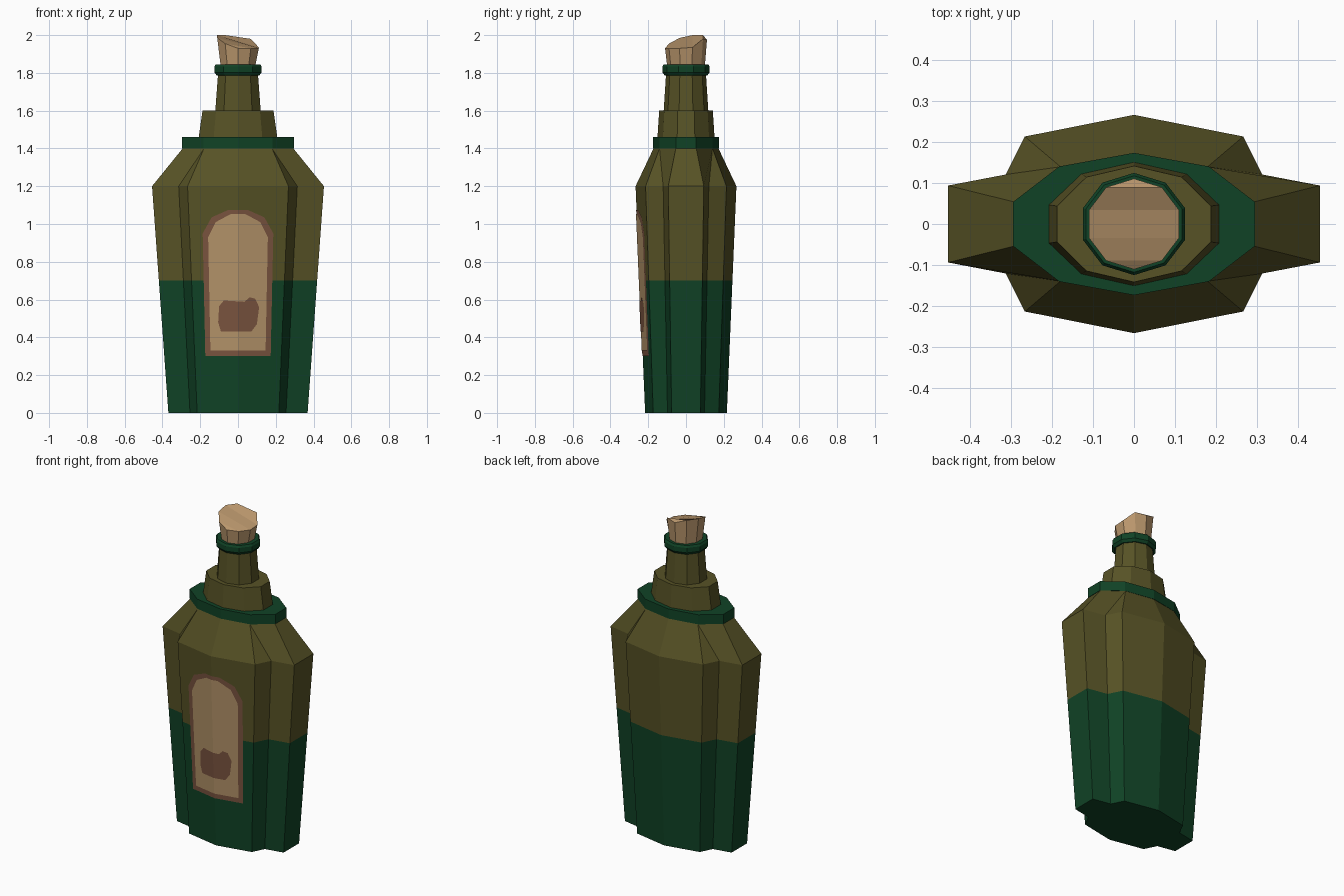
import bpy, bmesh, math

if "Cube" in bpy.data.objects:
    bpy.data.objects.remove(bpy.data.objects["Cube"])

def material(name, rgb):
    m = bpy.data.materials.new(name)
    m.diffuse_color = (*rgb, 1)
    m.use_nodes = True
    m.node_tree.nodes["Principled BSDF"].inputs["Base Color"].default_value = m.diffuse_color
    return m

OLIVE = material("olive glass", (0.095, 0.085, 0.019))
GREEN = material("dark green", (0.0052, 0.055, 0.019))
CORK = material("cork tan", (0.485, 0.305, 0.150))
PAPER = material("label paper", (0.450, 0.290, 0.140))
BROWN = material("label brown", (0.195, 0.088, 0.050))

def finish(bm, name, mats):
    bmesh.ops.remove_doubles(bm, verts=bm.verts, dist=1e-5)
    me = bpy.data.meshes.new(name)
    bm.to_mesh(me)
    bm.free()
    for m in mats:
        me.materials.append(m)
    ob = bpy.data.objects.new(name, me)
    bpy.context.collection.objects.link(ob)
    return ob

def decagon(rx, ry, z):
    """Ten-sided ring, half width rx, half depth ry, points on the y axis."""
    k = math.cos(math.radians(18))
    return [(rx / k * math.cos(a), ry * math.sin(a), z)
            for a in (math.radians(90 + 36 * i) for i in range(10))]

def loft(name, rings, mats, rule=None, top=True):
    bm = bmesh.new()
    rows = [[bm.verts.new(p) for p in r] for r in rings]
    n = len(rows[0])
    for lo, hi in zip(rows, rows[1:]):
        for i in range(n):
            j = (i + 1) % n
            bm.faces.new((lo[i], lo[j], hi[j], hi[i]))
    bm.faces.new(rows[0][::-1])
    if top:
        bm.faces.new(rows[-1])
    else:  # uneven top: strips running front to back
        t = rows[-1]
        for i in range(n // 2):
            quad = [t[i], t[i + 1], t[n - i - 1], t[(n - i) % n]]
            bm.faces.new(list(dict.fromkeys(quad)))
    if rule:
        for f in bm.faces:
            f.material_index = rule(f.calc_center_median().z)
    return finish(bm, name, mats)

# Body: stepped fourteen-sided section, tapering to the base
def full_section(q, s, z):
    """Mirror quarter points (from +x corner to +y axis) into a full ring."""
    half = q + [(-x, y) for x, y in q[-2::-1]]
    pts = half + [(-x, -y) for x, y in half]
    return [(x * s, y * s, z) for x, y in pts]

SECTION = [(0.455, 0.094), (0.314, 0.121), (0.267, 0.214), (0, 0.267)]
SHOULDER = [(0.293, 0.054), (0.18, 0.14), (0.18, 0.14), (0, 0.172)]

def taper(z):
    return 0.81 + 0.19 * z / 1.2

body = loft("bottle_body",
            [full_section(SECTION, taper(z), z) for z in (0, 0.7, 1.2)]
            + [full_section(SHOULDER, 1, 1.4)],
            [OLIVE, GREEN], lambda z: 1 if z < 0.7 else 0)

# Shoulder band, stepped neck and lip
loft("shoulder_band", [decagon(0.296, 0.174, 1.4), decagon(0.296, 0.174, 1.46)], [GREEN])
loft("lower_neck", [decagon(0.208, 0.151, 1.46), decagon(0.188, 0.142, 1.6)], [OLIVE])
loft("upper_neck", [decagon(0.12, 0.118, 1.6), decagon(0.106, 0.106, 1.79)], [OLIVE])
loft("neck_lip", [decagon(0.113, 0.113, 1.787), decagon(0.125, 0.125, 1.803),
                  decagon(0.125, 0.125, 1.833), decagon(0.118, 0.118, 1.845)], [GREEN])

# Cork with a roughly cut top
heights = [1.975, 2.0, 2.0, 1.985, 1.955, 1.93, 1.93, 1.93, 1.935, 1.98]
rim = [(x, y, h) for (x, y, _), h in zip(decagon(0.11, 0.111, 0), heights)]
loft("cork", [decagon(0.092, 0.1, 1.84), rim], [CORK], top=False)

# Label: thin plates folded over the centre ridge of the front
def plate(name, outline, lift, mat):
    bm = bmesh.new()
    bm.faces.new([bm.verts.new((x, 0, z)) for x, z in outline])
    bmesh.ops.bisect_plane(bm, geom=bm.verts[:] + bm.edges[:] + bm.faces[:],
                           plane_co=(0, 0, 0), plane_no=(1, 0, 0))
    for v in bm.verts:
        v.co.y = -0.267 * taper(v.co.z) + 0.1985 * abs(v.co.x) - lift
    return finish(bm, name, [mat])

def arch(points):
    return points + [(-x, z) for x, z in points[::-1]]

plate("label_border", arch([(0.173, 0.30), (0.187, 0.95), (0.14, 1.035), (0.05, 1.075)]),
      0.002, BROWN)
plate("label_paper", arch([(0.146, 0.33), (0.158, 0.93), (0.118, 1.01), (0.04, 1.052)]),
      0.004, PAPER)
plate("label_stain", [(-0.09, 0.43), (0.07, 0.43), (0.1, 0.47), (0.112, 0.56), (0.09, 0.605),
                      (0.06, 0.612), (0.035, 0.588), (-0.075, 0.595), (-0.1, 0.565),
                      (-0.105, 0.48)], 0.006, BROWN)
